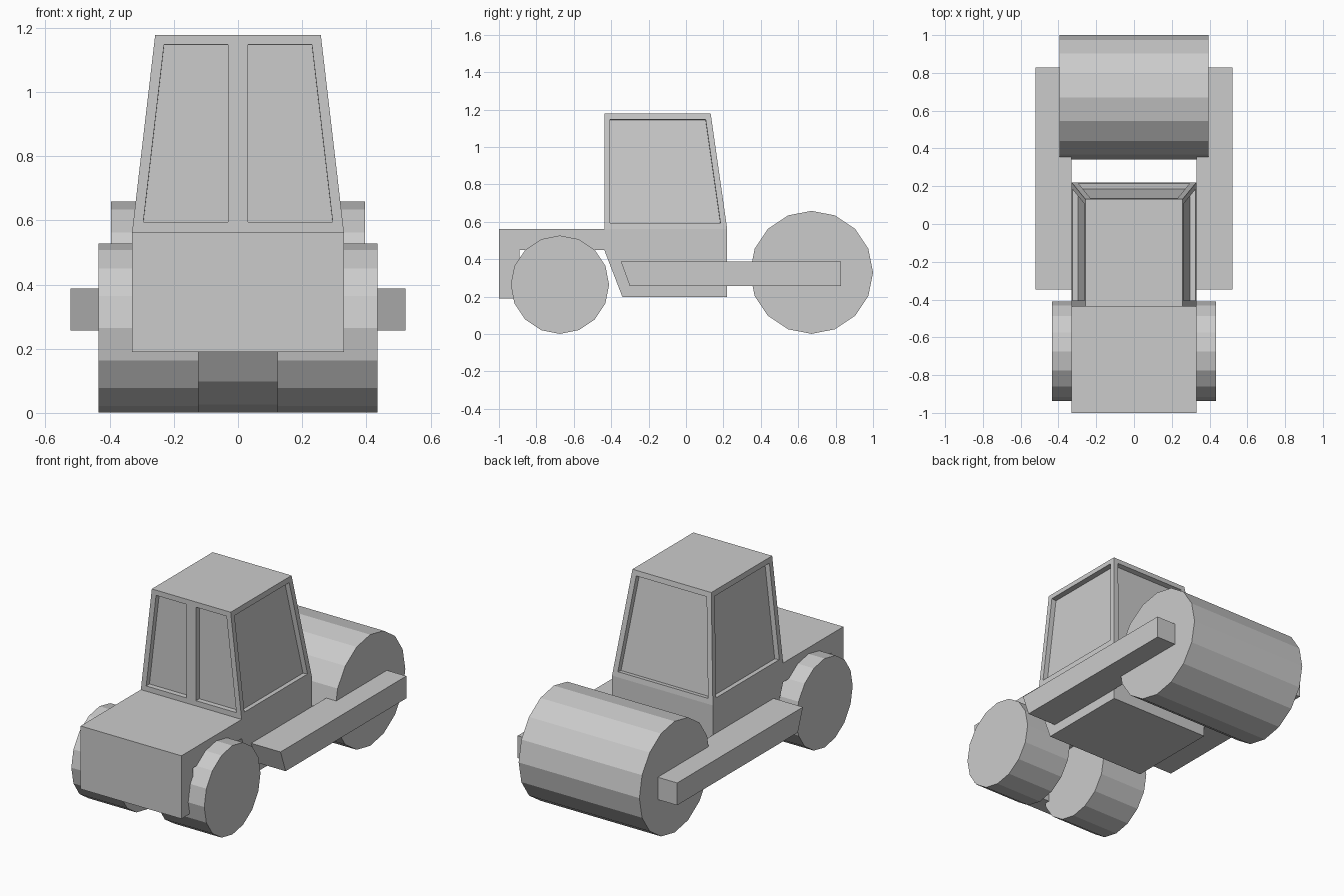
import bpy, bmesh
from math import radians
from mathutils import Matrix

if "Cube" in bpy.data.objects:
    bpy.data.objects.remove(bpy.data.objects["Cube"])


def finish(bm, name):
    mesh = bpy.data.meshes.new(name)
    bm.to_mesh(mesh)
    bm.free()
    obj = bpy.data.objects.new(name, mesh)
    bpy.context.collection.objects.link(obj)


def prism(name, profile, x0, x1, open_edge=None):
    """Extrude a (y, z) side profile from x0 to x1; open_edge leaves one wall out."""
    bm = bmesh.new()
    a = [bm.verts.new((x0, y, z)) for y, z in profile]
    b = [bm.verts.new((x1, y, z)) for y, z in profile]
    bm.faces.new(a)
    bm.faces.new(b[::-1])
    n = len(profile)
    walls = [bm.faces.new((a[i], b[i], b[(i + 1) % n], a[(i + 1) % n])) for i in range(n)]
    bmesh.ops.recalc_face_normals(bm, faces=bm.faces)
    if open_edge is not None:
        bmesh.ops.delete(bm, geom=[walls[open_edge]], context='FACES_ONLY')
    finish(bm, name)


def roller(name, x0, x1, y, r):
    """16-sided cylinder lying along x and resting on the ground."""
    bm = bmesh.new()
    bmesh.ops.create_cone(bm, cap_ends=True, segments=16, radius1=r, radius2=r, depth=x1 - x0,
                          matrix=Matrix.Translation(((x0 + x1) / 2, y, r + 0.001))
                          @ Matrix.Rotation(radians(90), 4, 'Y'))
    finish(bm, name)


# Chassis with hood and full-width wheel arch (open beneath the cab)
prism("chassis", [(-1, 0.19), (-1, 0.563), (-0.437, 0.563), (0.22, 0.563), (0.22, 0.198),
                  (-0.34, 0.198), (-0.437, 0.45), (-0.89, 0.45), (-0.89, 0.19)],
      -0.33, 0.33, open_edge=2)

# Tapered cab, wall above the hood split in two, all windows recessed
bm = bmesh.new()
rings = []
for w, y1, z in ((0.33, 0.22, 0.563), (0.258, 0.132, 1.178)):
    rings.append([bm.verts.new((x, y, z)) for x, y in
                  ((-w, -0.437), (0, -0.437), (w, -0.437), (w, y1), (-w, y1))])
low, top = rings
sides = [bm.faces.new((low[i], low[(i + 1) % 5], top[(i + 1) % 5], top[i])) for i in range(5)]
bm.faces.new(top)
bm.normal_update()
# Window frames first, then panes pushed straight in
bmesh.ops.inset_individual(bm, faces=sides, thickness=0.031, use_even_offset=True)
bm.normal_update()
bmesh.ops.inset_individual(bm, faces=sides, thickness=0.0005, depth=-0.03, use_even_offset=True)
finish(bm, "cab")

# Drum and drum arms
roller("drum", -0.395, 0.395, 0.671, 0.329)
for side, s in (("left", -1), ("right", 1)):
    prism(side + "_drum_arm", [(-0.348, 0.388), (0.828, 0.388), (0.828, 0.256), (-0.30, 0.256)],
          *sorted((s * 0.33, s * 0.522)))
    # Wheels
    roller(side + "_wheel", *sorted((s * 0.123, s * 0.435)), -0.674, 0.263)
